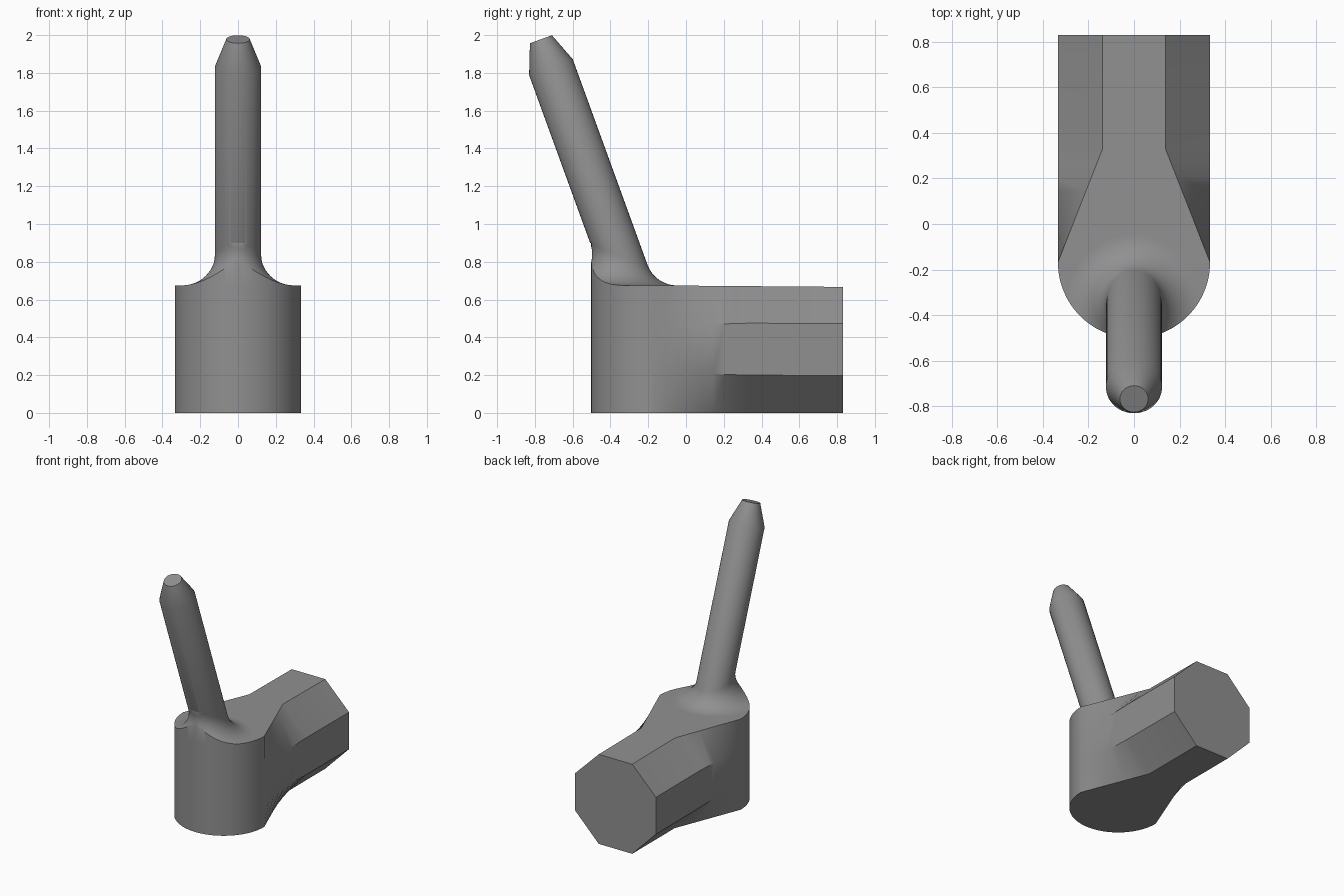
import bpy, bmesh
from math import pi, cos, sin, tan, radians
from mathutils import Vector

if "Cube" in bpy.data.objects:
    bpy.data.objects.remove(bpy.data.objects["Cube"])

grey = bpy.data.materials.new("plain grey")
grey.diffuse_color = (0.28, 0.28, 0.28, 1)
grey.use_nodes = True
grey.node_tree.nodes["Principled BSDF"].inputs["Base Color"].default_value = grey.diffuse_color

R, CY, TOP = 0.334, -0.168, 0.675      # round end radius, its centre in y, body top
N = 48


def finish(bm, name):
    bmesh.ops.remove_doubles(bm, verts=bm.verts, dist=1e-5)
    bmesh.ops.recalc_face_normals(bm, faces=bm.faces)
    me = bpy.data.meshes.new(name)
    bm.to_mesh(me)
    bm.free()
    ob = bpy.data.objects.new(name, me)
    me.materials.append(grey)
    bpy.context.collection.objects.link(ob)
    return ob


def smooth(ob):
    bpy.ops.object.select_all(action='DESELECT')
    ob.select_set(True)
    bpy.context.view_layer.objects.active = ob
    bpy.ops.object.shade_smooth_by_angle(angle=radians(30))


def loft(bm, rings, closed=True):
    rows = [[bm.verts.new(p) for p in r] for r in rings]
    n = len(rows[0])
    for a, b in zip(rows, rows[1:]):
        for i in range(n if closed else n - 1):
            j = (i + 1) % n
            bm.faces.new((a[i], a[j], b[j], b[i]))
    return rows


ARC = [(-R * cos(pi * i / N), CY - R * sin(pi * i / N)) for i in range(N + 1)]

# body: half-round front that blends into an octagonal bar
bm = bmesh.new()
levels = (0, 0.215, 0.46, TOP)
rows = loft(bm, [[(x, y, z) for x, y in ARC] for z in levels], closed=False)
bm.faces.new(rows[0])
bm.faces.new(rows[-1])


def section(y, w, z1, z2, top):
    return [(-w, y, 0), (w, y, 0), (R, y, z1), (R, y, z2),
            (w, y, top), (-w, y, top), (-R, y, z2), (-R, y, z1)]


sections = []
for i in range(9):
    t = i / 8
    sections.append(section(CY + (0.33 - CY) * t, R + (0.138 - R) * t,
                            0.215 - 0.015 * t, 0.46 + 0.015 * t, TOP - 0.004 * t))
sections.append(section(0.83, 0.138, 0.198, 0.473, 0.667))
bar = loft(bm, sections)
bm.faces.new(bar[-1])
smooth(finish(bm, "body"))

# leaning peg with a fillet at its foot and a tapered tip
lean, r, fillet = radians(20), 0.123, 0.165
axis = Vector((0, -sin(lean), cos(lean)))
foot = Vector((0, -0.295, TOP))
angles = [2 * pi * i / 64 for i in range(64)]


def fillet_point(a, t):
    e = Vector((cos(a), sin(a), 0))
    p = foot + Vector((r * cos(a), r / cos(lean) * sin(a), 0))
    phi = e.angle(axis)
    c = p + (e + axis).normalized() * fillet / sin(phi / 2)
    reach = fillet / tan(phi / 2)
    start, end = p + e * reach - c, p + axis * reach - c
    return c + start.normalized().slerp(end.normalized(), t) * fillet


def round_ring(y, z, rad):
    return [Vector((rad * cos(a), y + rad * sin(a) * cos(lean),
                    z + rad * sin(a) * sin(lean))) for a in angles]


bm = bmesh.new()
rings = [[fillet_point(a, k / 12) for a in angles] for k in range(13)]
rings += [round_ring(-0.715, 1.83, r), round_ring(-0.768, 1.978, 0.062)]
rows = loft(bm, rings)
bm.faces.new(rows[0])
bm.faces.new(rows[-1])
peg = finish(bm, "peg")

# trim the fillet flush with the round front of the body
bm = bmesh.new()
outline = ARC + [(1, CY), (1, -1), (-1, -1), (-1, CY)]
rows = loft(bm, [[(x, y, z) for x, y in outline] for z in (0.4, 0.9)])
bm.faces.new(rows[0])
bm.faces.new(rows[-1])
cutter = finish(bm, "trim_cutter")
cutter.hide_render = True
mod = peg.modifiers.new("trim", 'BOOLEAN')
mod.operation, mod.object, mod.solver = 'DIFFERENCE', cutter, 'EXACT'
bpy.context.view_layer.objects.active = peg
bpy.ops.object.modifier_apply(modifier="trim")
bpy.data.objects.remove(cutter)
smooth(peg)
